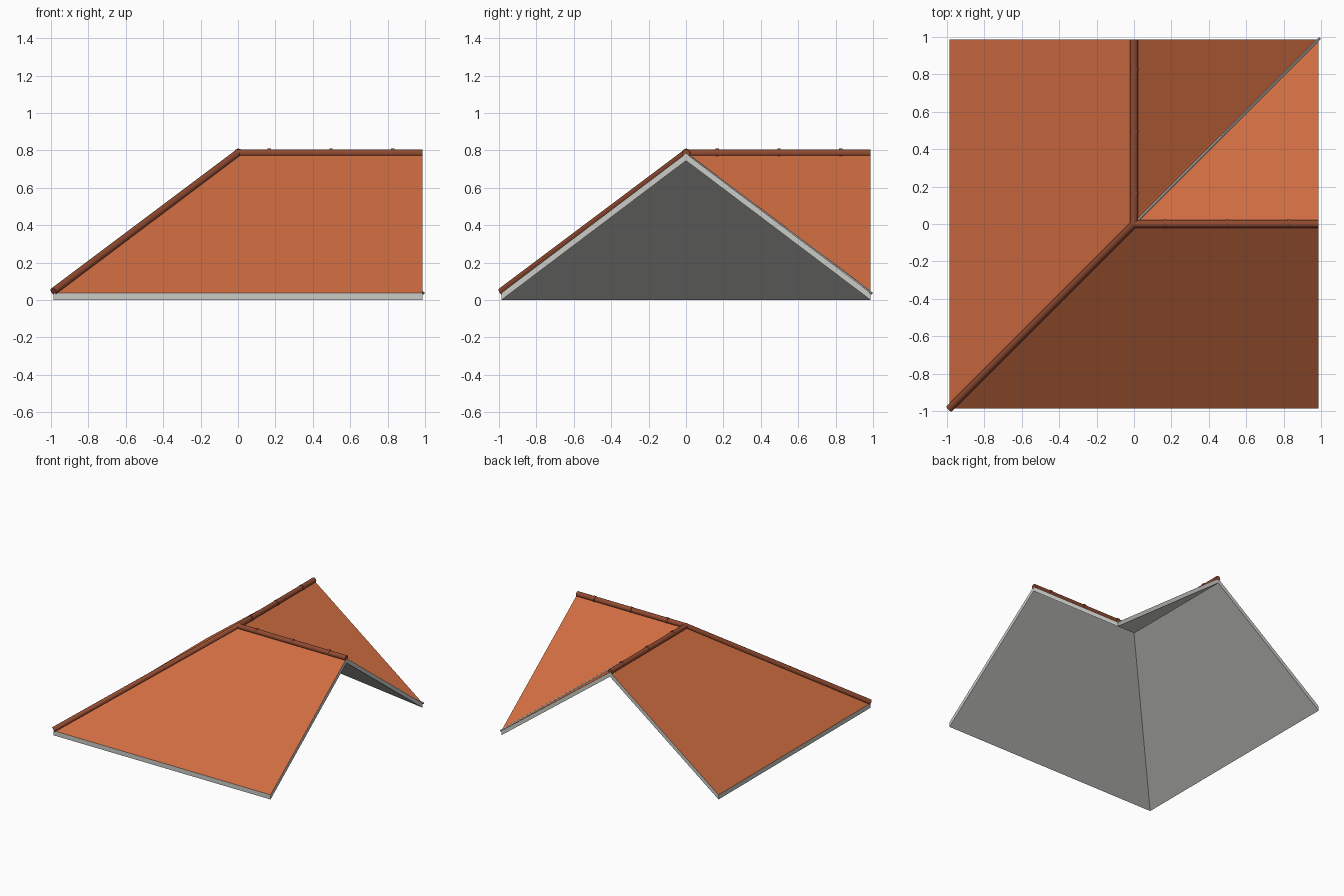
import bpy, bmesh
from mathutils import Vector

if "Cube" in bpy.data.objects:
    bpy.data.objects.remove(bpy.data.objects["Cube"])

H = 0.987      # half width of the roof
RISE = 0.745   # underside height at the ridges
T = 0.038      # vertical thickness of the roof slab


def material(name, rgb):
    m = bpy.data.materials.new(name)
    m.diffuse_color = (*rgb, 1)
    m.use_nodes = True
    m.node_tree.nodes["Principled BSDF"].inputs["Base Color"].default_value = m.diffuse_color
    return m


tile = material("orange tile", (0.62, 0.15, 0.052))
clay = material("dark clay", (0.28, 0.068, 0.03))
grey = material("light grey", (0.60, 0.60, 0.57))


def rod(name, a, b, radius, mat, sides=16):
    """Straight rod between two points."""
    a, b = Vector(a), Vector(b)
    bpy.ops.mesh.primitive_cylinder_add(vertices=sides, radius=radius,
                                        depth=(b - a).length, location=(a + b) / 2)
    ob = bpy.context.object
    ob.name = name
    ob.rotation_euler = (b - a).to_track_quat('Z', 'Y').to_euler()
    ob.data.materials.append(mat)
    bpy.ops.object.shade_smooth_by_angle()
    return ob


# Roof slab: hip on the outer corner, valley on the inner corner
plan = {"o": (0, 0, RISE), "a": (-H, -H, 0), "b": (H, -H, 0), "c": (H, 0, RISE),
        "d": (H, H, 0), "e": (0, H, RISE), "f": (-H, H, 0)}
slopes = ["abco", "ocd", "ode", "faoe"]
rim = "abcdef"
bm = bmesh.new()
low = {k: bm.verts.new(p) for k, p in plan.items()}
top = {k: bm.verts.new((p[0], p[1], p[2] + T)) for k, p in plan.items()}
for s in slopes:
    bm.faces.new([top[k] for k in s]).material_index = 1   # tiled upper side
    bm.faces.new([low[k] for k in reversed(s)])            # plain underside
for k, n in zip(rim, rim[1:] + rim[0]):
    bm.faces.new([low[k], low[n], top[n], top[k]])         # edge boards
bm.normal_update()
mesh = bpy.data.meshes.new("roof_slab")
bm.to_mesh(mesh)
bm.free()
mesh.materials.append(grey)
mesh.materials.append(tile)
bpy.context.collection.objects.link(bpy.data.objects.new("roof_slab", mesh))

# Ridge caps along +x and +y, each with three slim collars
ZR = 0.785
for label, d, side in (("x", Vector((1, 0, 0)), Vector((0, 1, 0))),
                       ("y", Vector((0, 1, 0)), Vector((1, 0, 0)))):
    up = Vector((0, 0, ZR))
    rod("ridge_cap_" + label, up, up + d * H, 0.0205, clay)
    shift = up + side * 0.002 + Vector((0, 0, 0.002))
    for i, t in enumerate((0.167, 0.497, 0.827)):
        rod(f"collar_{label}_{i + 1}", shift + d * (t - 0.009),
            shift + d * (t + 0.009), 0.0225, clay)

# Hip cap down the outer corner
rod("hip_cap", (-0.986, -0.986, 0.046), (0, 0, ZR), 0.0205, clay)

# Rounded joint where the caps meet
bpy.ops.mesh.primitive_uv_sphere_add(segments=16, ring_count=8, radius=0.0215,
                                     location=(0, 0, ZR))
joint = bpy.context.object
joint.name = "cap_joint"
joint.data.materials.append(clay)
bpy.ops.object.shade_smooth_by_angle()

# Thin valley strip down the inner corner
rod("valley_strip", (0.01, 0.01, RISE + T - 0.008), (0.993, 0.993, T - 0.002), 0.007, grey, 8)
